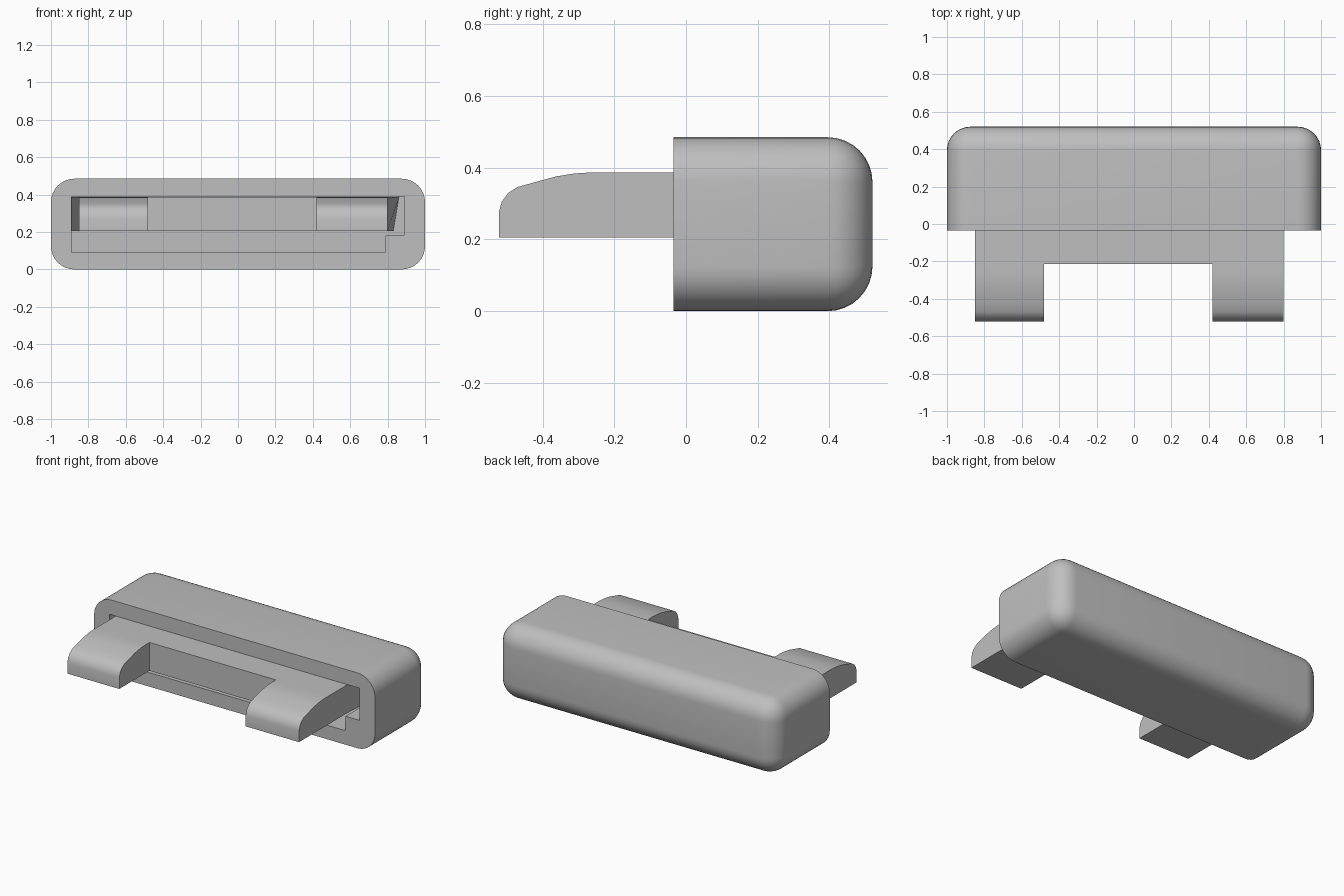
import bpy, bmesh, math

default = bpy.data.objects.get("Cube")
if default:
    bpy.data.objects.remove(default, do_unlink=True)

grey = bpy.data.materials.new("plain grey")
grey.use_nodes = True
colour = (0.52, 0.52, 0.52, 1)
grey.diffuse_color = colour
grey.node_tree.nodes["Principled BSDF"].inputs["Base Color"].default_value = colour


def prism(name, profile, place, start, end):
    """Extrude a 2D profile between two positions along the remaining axis."""
    bm = bmesh.new()
    rings = [[bm.verts.new(place(a, b, t)) for a, b in profile] for t in (start, end)]
    n = len(profile)
    for ring in rings:
        bm.faces.new(ring)
    for i in range(n):
        j = (i + 1) % n
        bm.faces.new((rings[0][i], rings[0][j], rings[1][j], rings[1][i]))
    bmesh.ops.recalc_face_normals(bm, faces=bm.faces)
    mesh = bpy.data.meshes.new(name)
    bm.to_mesh(mesh)
    bm.free()
    obj = bpy.data.objects.new(name, mesh)
    bpy.context.collection.objects.link(obj)
    mesh.materials.append(grey)
    return obj


def along_x(y, z, x):
    return (x, y, z)


def along_y(x, z, y):
    return (x, y, z)


def along_z(x, y, z):
    return (x, y, z)


def apply_modifiers(obj):
    bpy.ops.object.select_all(action="DESELECT")
    obj.select_set(True)
    bpy.context.view_layer.objects.active = obj
    for mod in list(obj.modifiers):
        bpy.ops.object.modifier_apply(modifier=mod.name)


def smooth(obj):
    bpy.ops.object.select_all(action="DESELECT")
    obj.select_set(True)
    bpy.context.view_layer.objects.active = obj
    bpy.ops.object.shade_smooth_by_angle(angle=math.radians(30))


FRONT, BACK, TOP = -0.035, 0.52, 0.485

# Housing: a box rounded on every edge except around the flat front
housing = prism("housing", [(-1, 0), (1, 0), (1, TOP), (-1, TOP)], along_y, FRONT, BACK)
bm = bmesh.new()
bm.from_mesh(housing.data)
edges = [e for e in bm.edges if max(v.co.y for v in e.verts) > 0]
bmesh.ops.bevel(bm, geom=edges, offset=0.125, segments=8, profile=0.5, affect="EDGES")
bm.to_mesh(housing.data)
bm.free()

# Slot in the front, with a raised step at one lower corner
slot = [(-0.89, 0.09), (0.785, 0.09), (0.79, 0.183), (0.89, 0.183), (0.89, 0.39), (-0.89, 0.39)]
cutter = prism("slot_cutter", slot, along_y, -0.2, 0.4)
cut = housing.modifiers.new("slot", "BOOLEAN")
cut.object = cutter
cut.operation = "DIFFERENCE"
cut.solver = "EXACT"
apply_modifiers(housing)
smooth(housing)
bpy.data.objects.remove(cutter, do_unlink=True)

# Tongue: flat bar filling the upper slot, flaring at one end inside
BOTTOM, UPPER = 0.205, 0.387
outline = [(-0.85, -0.215), (0.8, -0.215), (0.8, FRONT), (0.86, 0.4), (-0.85, 0.4)]
tongue = prism("tongue", outline, along_z, BOTTOM, UPPER)
for v in tongue.data.vertices:
    if v.co.x > 0.85 and v.co.z < 0.3:
        v.co.x = 0.83

# Guide wedge between the slot wall and the tongue
prism("guide_wedge", [(-0.89, FRONT), (-0.85, 0.4), (-0.89, 0.4)], along_z, BOTTOM, UPPER)

# Prongs: rounded nose sweeping up to a flat top
nose = [(-0.215, BOTTOM), (-0.522, BOTTOM), (-0.522, 0.275), (-0.514, 0.305),
        (-0.495, 0.33), (-0.47, 0.346), (-0.42, 0.36), (-0.36, 0.376),
        (-0.31, 0.384), (-0.26, UPPER), (-0.215, UPPER)]
for name, x0, x1 in (("right_prong", -0.85, -0.48), ("left_prong", 0.42, 0.8)):
    smooth(prism(name, nose, along_x, x0, x1))
